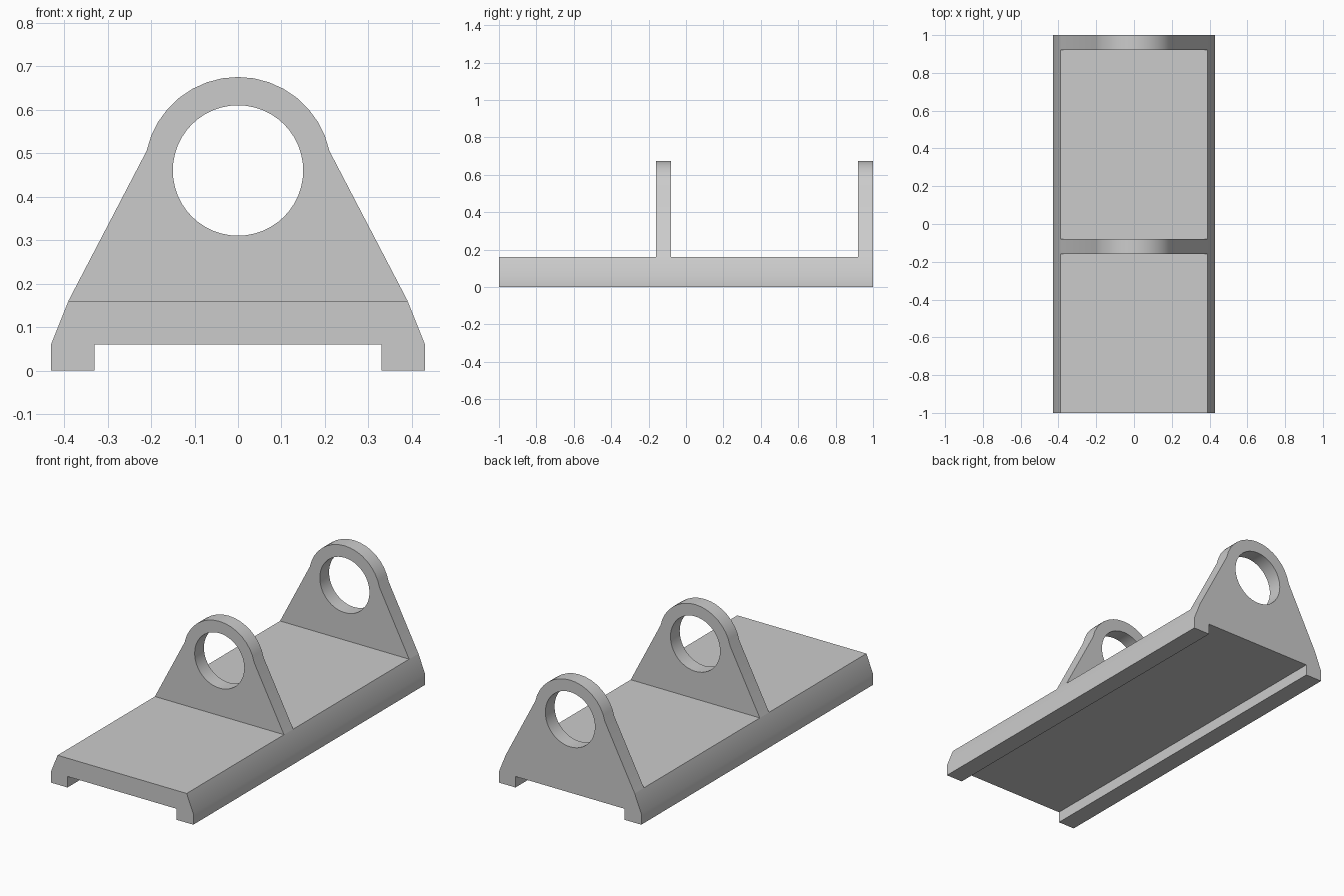
import bpy
import bmesh
import math
from mathutils import Matrix

cube = bpy.data.objects.get("Cube")
if cube:
    bpy.data.objects.remove(cube, do_unlink=True)

grey = bpy.data.materials.new("light grey")
grey.use_nodes = True
colour = (0.6, 0.6, 0.6, 1)
grey.diffuse_color = colour
grey.node_tree.nodes["Principled BSDF"].inputs["Base Color"].default_value = colour


def arc(radius, start, end, steps, height):
    """Points on an arc centred on x = 0, angles in degrees."""
    angles = [math.radians(start + (end - start) * i / steps) for i in range(steps + 1)]
    return [(radius * math.cos(a), height + radius * math.sin(a)) for a in angles]


def extrude_profile(name, outlines, y_min, y_max):
    """Extrude closed x-z outlines (later ones are holes) along y."""
    curve = bpy.data.curves.new(name + "_profile", 'CURVE')
    curve.dimensions = '2D'
    curve.fill_mode = 'BOTH'
    curve.extrude = (y_max - y_min) / 2
    for points in outlines:
        spline = curve.splines.new('POLY')
        spline.points.add(len(points) - 1)
        for p, (x, z) in zip(spline.points, points):
            p.co = (x, z, 0, 1)
        spline.use_cyclic_u = True
    helper = bpy.data.objects.new(name + "_helper", curve)
    bpy.context.collection.objects.link(helper)
    bpy.context.view_layer.update()
    evaluated = helper.evaluated_get(bpy.context.evaluated_depsgraph_get())
    mesh = bpy.data.meshes.new_from_object(evaluated)
    bpy.data.objects.remove(helper, do_unlink=True)
    bpy.data.curves.remove(curve)

    # Stand the profile upright, weld the caps to the walls
    bm = bmesh.new()
    bm.from_mesh(mesh)
    bm.transform(Matrix.Translation((0, (y_min + y_max) / 2, 0))
                 @ Matrix.Rotation(math.pi / 2, 4, 'X'))
    bmesh.ops.remove_doubles(bm, verts=bm.verts, dist=0.0001)
    bmesh.ops.dissolve_limit(bm, angle_limit=0.01, verts=bm.verts, edges=bm.edges)
    bmesh.ops.recalc_face_normals(bm, faces=bm.faces)
    bm.to_mesh(mesh)
    bm.free()
    mesh.materials.clear()
    mesh.materials.append(grey)

    obj = bpy.data.objects.new(name, mesh)
    bpy.context.collection.objects.link(obj)
    bpy.ops.object.select_all(action='DESELECT')
    obj.select_set(True)
    bpy.context.view_layer.objects.active = obj
    bpy.ops.object.shade_smooth_by_angle(angle=math.radians(30))
    return obj


# Base: long channel with sloped shoulders and a shallow slot underneath
half = [(0.33, 0.06), (0.33, 0), (0.43, 0), (0.43, 0.06), (0.39, 0.16)]
base_outline = half + [(-x, z) for x, z in reversed(half)]
extrude_profile("base", [base_outline], -1, 1)

# Two upright brackets with a rounded head and a round hole
bracket_outline = [(-0.39, 0.16), (0.39, 0.16)] + arc(0.215, 12, 168, 16, 0.46)
hole = arc(0.15, 0, 352.5, 47, 0.46)
for name, y in (("middle_bracket", -0.16), ("back_bracket", 0.92)):
    extrude_profile(name, [bracket_outline, hole], y, y + 0.08)
